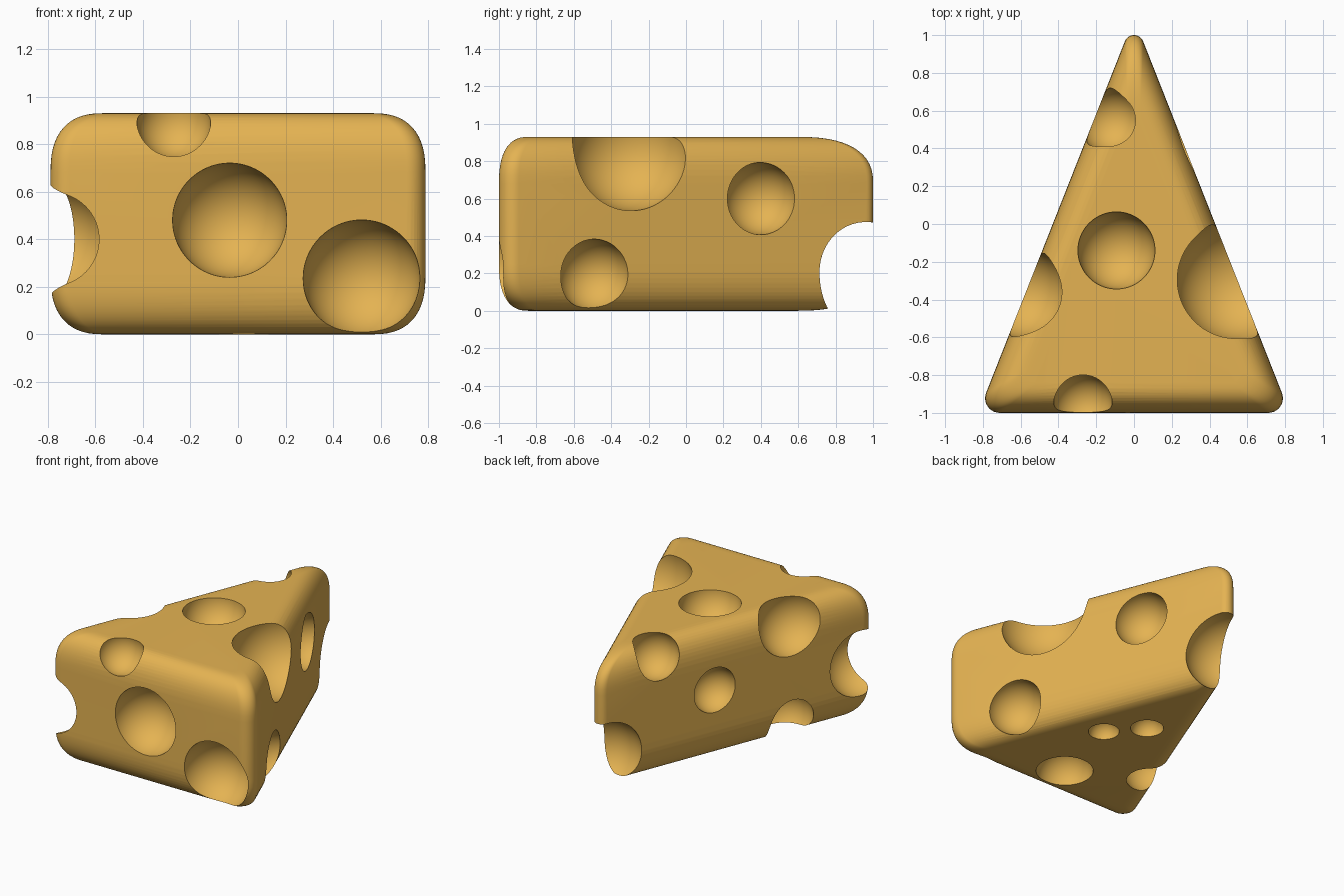
import bpy, bmesh
from math import sin, cos, pi, atan2
from mathutils import Vector, Matrix

cube = bpy.data.objects.get("Cube")
if cube:
    bpy.data.objects.remove(cube, do_unlink=True)

# Single golden colour
gold = bpy.data.materials.new("golden_cheese")
gold.use_nodes = True
colour = (0.78, 0.45, 0.085, 1)
gold.diffuse_color = colour
bsdf = gold.node_tree.nodes["Principled BSDF"]
bsdf.inputs["Base Color"].default_value = colour
bsdf.inputs["Roughness"].default_value = 0.6


def add_object(name, bm):
    bmesh.ops.recalc_face_normals(bm, faces=bm.faces)
    mesh = bpy.data.meshes.new(name)
    bm.to_mesh(mesh)
    bm.free()
    mesh.materials.append(gold)
    obj = bpy.data.objects.new(name, mesh)
    bpy.context.collection.objects.link(obj)
    return obj


# Triangular outline with rounded corners
HALF, APEX, BACK, HEIGHT = 0.825, 1.09, -1.0, 0.93
slant = (HALF ** 2 + (APEX - BACK) ** 2) ** 0.5
inradius = HALF * (APEX - BACK) / (HALF + slant)
centre = Vector((0, BACK + inradius))
tilt = atan2(HALF, APEX - BACK)
corners = [  # corner, radius, start and end direction of its arc
    (Vector((0, APEX)), 0.052, tilt, pi - tilt),
    (Vector((-HALF, BACK)), 0.078, pi - tilt, 1.5 * pi),
    (Vector((HALF, BACK)), 0.078, -0.5 * pi, tilt),
]
STEPS = 10
outline = []
for corner, radius, start, end in corners:
    hub = centre + (corner - centre) * (1 - radius / inradius)
    for i in range(STEPS + 1):
        a = start + (end - start) * i / STEPS
        outline.append(hub + radius * Vector((cos(a), sin(a))))

# Soft vertical profile as (inset, height) pairs
SOFT, INSET, POWER, LEVELS = 0.25, 0.16, 0.8, 14
lower = []
for i in range(LEVELS + 1):
    t = 0.5 * pi * i / LEVELS
    lower.append((INSET * (1 - sin(t) ** POWER), SOFT * (1 - cos(t) ** POWER)))
profile = lower + [(d, HEIGHT - z) for d, z in reversed(lower)]

# Wedge body
bm = bmesh.new()
rings = []
for inset, z in profile:
    k = 1 - inset / inradius
    rings.append([bm.verts.new((*(centre + (p - centre) * k), z)) for p in outline])
for a, b in zip(rings, rings[1:]):
    for i in range(len(a)):
        j = (i + 1) % len(a)
        bm.faces.new((a[i], a[j], b[j], b[i]))
bm.faces.new(rings[0])
bm.faces.new(rings[-1])
wedge = add_object("cheese_wedge", bm)

# Round holes: x, y, z, radius
holes = [
    # front face
    (-0.035, -1.0, 0.48, 0.24), (0.52, -1.0, 0.235, 0.246), (-0.27, -0.95, 0.895, 0.155),
    # left face
    (0.54, -0.295, 0.855, 0.32), (0.27, 0.4, 0.6, 0.193), (0.622, -0.49, 0.19, 0.193),
    # right face
    (-0.357, 0.184, 0.5, 0.16), (-0.6, -0.36, 0.83, 0.24),
    (-0.78, -0.87, 0.4, 0.235), (-0.49, -0.42, 0.11, 0.19),
    # top face
    (-0.093, -0.14, 0.93, 0.204), (-0.13, 0.55, 0.83, 0.17),
    # tip
    (0, 0.94, 0.21, 0.27),
    # underside
    (0.16, -0.122, 0, 0.103), (-0.032, 0.097, 0, 0.11), (0.024, -0.69, 0, 0.19),
]
bm = bmesh.new()
for x, y, z, r in holes:
    bmesh.ops.create_icosphere(bm, subdivisions=5, radius=r,
                               matrix=Matrix.Translation((x, y, z)))
cutter = add_object("hole_cutter", bm)
cutter.hide_render = True

# Scoop the holes out of the wedge
cut = wedge.modifiers.new("holes", "BOOLEAN")
cut.operation = "DIFFERENCE"
cut.solver = "EXACT"
cut.object = cutter
bpy.ops.object.select_all(action="DESELECT")
wedge.select_set(True)
bpy.context.view_layer.objects.active = wedge
bpy.ops.object.modifier_apply(modifier=cut.name)
bpy.data.objects.remove(cutter, do_unlink=True)
bpy.ops.object.shade_smooth_by_angle(angle=0.5)
